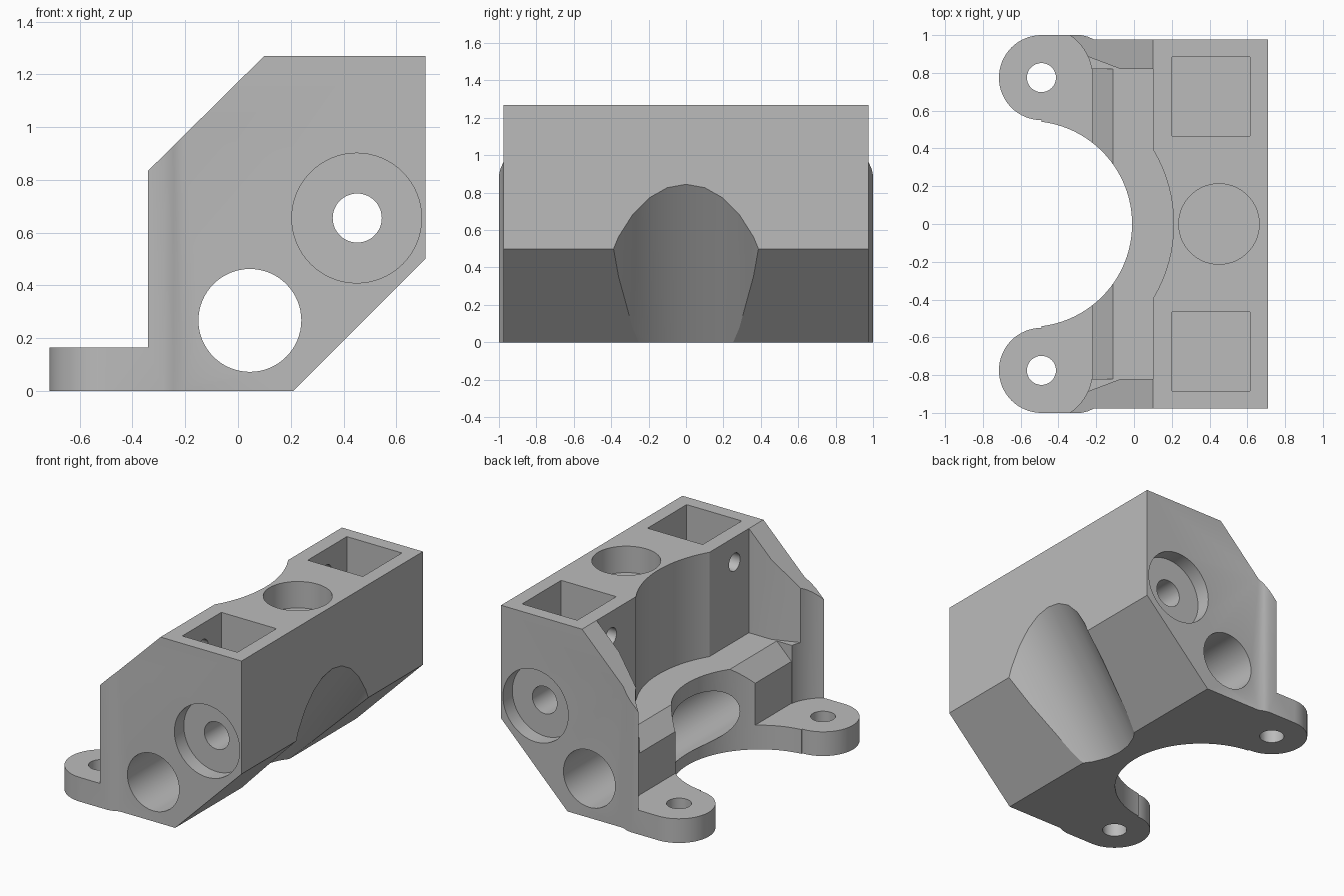
import bpy, bmesh
from math import cos, sin, pi, atan2, radians
from mathutils import Matrix, Vector

cube = bpy.data.objects.get("Cube")
if cube:
    bpy.data.objects.remove(cube, do_unlink=True)

# Single printed-plastic colour
grey = bpy.data.materials.new("plain grey")
grey.use_nodes = True
colour = (0.5, 0.5, 0.5, 1)
grey.diffuse_color = colour
grey.node_tree.nodes["Principled BSDF"].inputs["Base Color"].default_value = colour

ALONG_Z = Matrix.Identity(4)
ALONG_Y = Matrix.Rotation(pi / 2, 4, "X")   # profile drawn in x, z
ALONG_X = Matrix.Rotation(pi / 2, 4, "Y")


def prism(name, points, low, high, matrix=ALONG_Z):
    """Extrude a flat outline from low to high, then place it."""
    bm = bmesh.new()
    face = bm.faces.new([bm.verts.new((x, y, low)) for x, y in points])
    out = bmesh.ops.extrude_face_region(bm, geom=[face])
    moved = [v for v in out["geom"] if isinstance(v, bmesh.types.BMVert)]
    bmesh.ops.translate(bm, verts=moved, vec=(0, 0, high - low))
    bmesh.ops.recalc_face_normals(bm, faces=bm.faces)
    bm.transform(matrix)
    mesh = bpy.data.meshes.new(name)
    bm.to_mesh(mesh)
    bm.free()
    mesh.materials.append(grey)
    obj = bpy.data.objects.new(name, mesh)
    bpy.context.collection.objects.link(obj)
    return obj


def cylinder(name, x, y, radius, low, high, matrix=ALONG_Z, sides=64):
    ring = [(x + radius * cos(2 * pi * i / sides), y + radius * sin(2 * pi * i / sides))
            for i in range(sides)]
    return prism(name, ring, low, high, matrix)


def combine(target, tool, operation="DIFFERENCE"):
    """Apply a boolean and discard the tool."""
    tool.hide_render = True
    mod = target.modifiers.new("combine", "BOOLEAN")
    mod.solver = "EXACT"
    mod.operation = operation
    mod.object = tool
    bpy.context.view_layer.update()
    graph = bpy.context.evaluated_depsgraph_get()
    mesh = bpy.data.meshes.new_from_object(target.evaluated_get(graph))
    target.modifiers.clear()
    target.data = mesh
    bpy.data.objects.remove(tool, do_unlink=True)


PLATE, FLOOR, TOP, OVER = 0.165, 0.56, 1.27, 1.5
EAR_X, EAR_Y = -0.49, 0.775
VOID_X = -0.555

# Main body: side profile limited by the plan outline
body = prism("carriage_body", [(EAR_X, 0), (0.21, 0), (0.71, 0.5), (0.71, TOP), (0.1, TOP),
                               (-0.345, 0.83), (-0.345, PLATE), (EAR_X, PLATE)],
             -1.2, 1.2, ALONG_Y)
half = [(EAR_X, 1.0), (-0.28, 1.0), (-0.245, 0.992), (-0.21, 0.976), (0.71, 0.976)]
plan = half + [(x, -y) for x, y in reversed(half)]
combine(body, prism("plan_outline", plan, -0.2, OVER), "INTERSECT")

# Round mounting ears
for side in (-1, 1):
    combine(body, cylinder("mounting_ear", EAR_X, side * EAR_Y, 0.225, 0, PLATE), "UNION")

# Round opening, wider recess above the floor
combine(body, cylinder("round_opening", VOID_X, 0, 0.545, -0.2, OVER, sides=96))
combine(body, cylinder("upper_recess", VOID_X, 0, 0.765, FLOOR, OVER, sides=96))

# Inner bay with flared side walls
half = [(0.1, 0.82), (-0.07, 0.82), (-0.25, 0.888)]
bay = half + [(x, -y) for x, y in reversed(half)]
combine(body, prism("inner_bay", bay, FLOOR, OVER))

# Open space over the ears and the sloped edge of the floor
combine(body, prism("ear_space", [(-0.7, -0.82), (-0.22, -0.82), (-0.22, 0.82), (-0.7, 0.82)],
                    PLATE, OVER))
combine(body, prism("floor_slope", [(-0.23, 0.44), (-0.11, FLOOR), (-0.11, 0.62), (-0.23, 0.62)],
                    -0.82, 0.82, ALONG_Y))

# Features repeated on both sides
for side in (-1, 1):
    combine(body, cylinder("screw_clearance", EAR_X, side * EAR_Y, 0.27, PLATE, OVER))
    combine(body, cylinder("ear_hole", EAR_X, side * EAR_Y, 0.077, -0.2, OVER, sides=32))
    near, far = sorted((side * 0.465, side * 0.885))
    combine(body, prism("square_pocket", [(0.2, near), (0.615, near), (0.615, far), (0.2, far)],
                        0.93, OVER))
    combine(body, cylinder("pocket_hole", -1.1, side * 0.665, 0.06, 0, 0.4, ALONG_X, 32))
    low, high = sorted((side * 0.875, side * 1.2))
    combine(body, cylinder("counterbore", 0.45, 0.655, 0.246, low, high, ALONG_Y))

# Long bores and the shallow top socket
combine(body, cylinder("rod_bore", 0.045, 0.267, 0.195, -1.3, 1.3, ALONG_Y))
combine(body, cylinder("bolt_bore", 0.452, 0.655, 0.093, -1.3, 1.3, ALONG_Y, 48))
combine(body, cylinder("top_socket", 0.45, 0, 0.213, 1.09, OVER))

# Tilted scoop under the sloped face
tilt = atan2(0.59, 0.845)
place = Matrix.Translation(Vector((0.415, 0, 0.4225))) @ Matrix.Rotation(tilt, 4, "Y")
combine(body, cylinder("scoop", 0.485, 0, 0.485, -1.2, 1.2, place, 30))

# Smooth bores with crisp edges
bpy.ops.object.select_all(action="DESELECT")
body.select_set(True)
bpy.context.view_layer.objects.active = body
bpy.ops.object.shade_smooth_by_angle(angle=radians(30))
